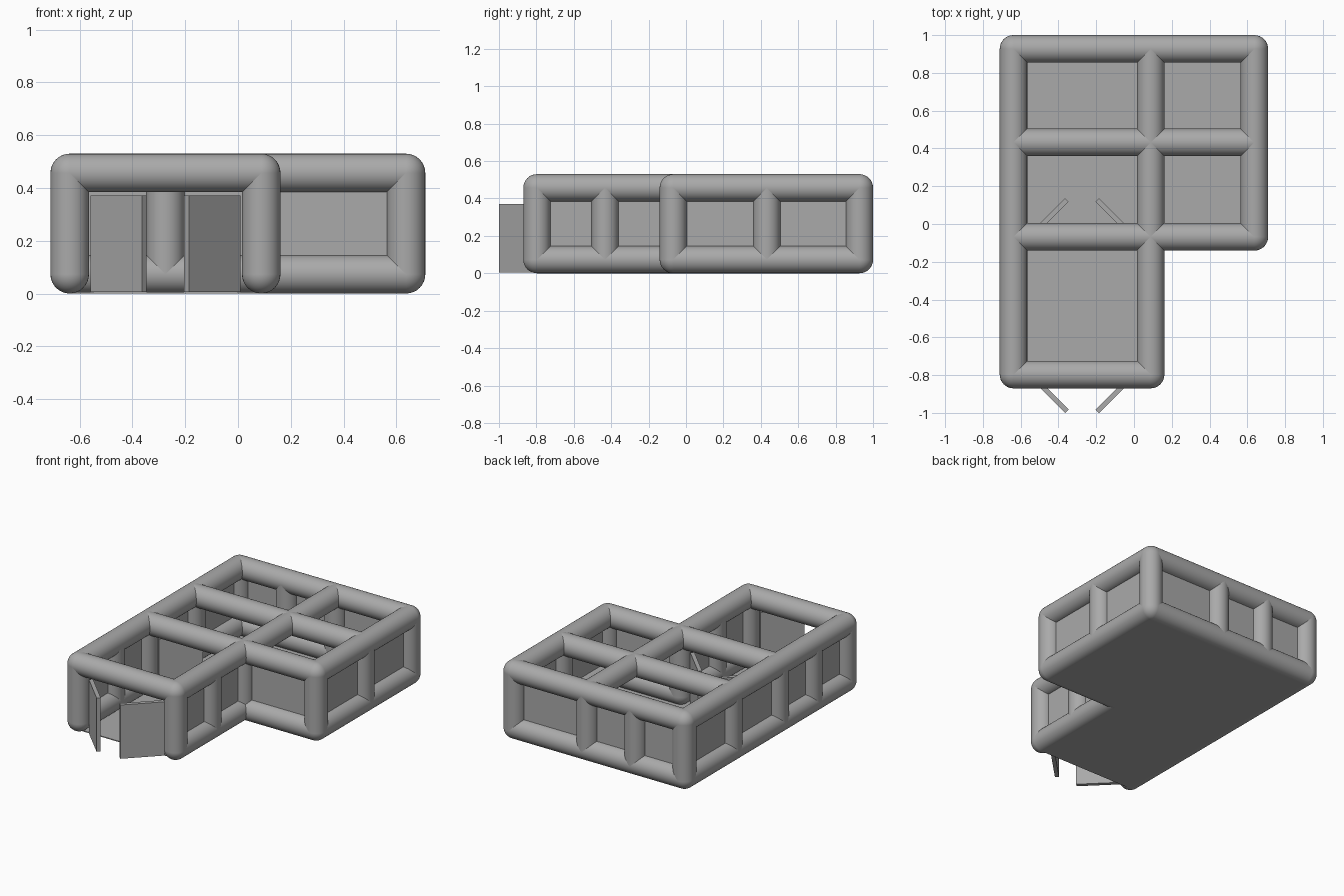
import bpy, math
from mathutils import Vector

cube = bpy.data.objects.get("Cube")
if cube:
    bpy.data.objects.remove(cube, do_unlink=True)

R = 0.073                                   # tube radius
LOW, HIGH = R, 0.457                        # tube axis heights
LEFT, MID, RIGHT = -0.638, 0.088, 0.637     # frame lines across
FRONT, STEP, INNER, BACK = -0.797, -0.068, 0.432, 0.927
DOOR_X = (LEFT + MID) / 2
BAY_Y = (FRONT + STEP) / 2

grey = bpy.data.materials.new("Grey")
grey.use_nodes = True
grey.diffuse_color = (0.4, 0.4, 0.4, 1)
grey.node_tree.nodes["Principled BSDF"].inputs["Base Color"].default_value = (0.4, 0.4, 0.4, 1)


def finish(name, smooth=False):
    ob = bpy.context.object
    ob.name = name
    ob.data.materials.append(grey)
    if smooth:
        bpy.ops.object.shade_smooth_by_angle(angle=math.radians(40))
    return ob


def tube(name, a, b):
    a, b = Vector(a), Vector(b)
    d = b - a
    bpy.ops.mesh.primitive_cylinder_add(
        vertices=32, radius=R, depth=d.length, end_fill_type='NOTHING',
        location=(a + b) / 2, rotation=d.to_track_quat('Z', 'Y').to_euler())
    finish(name, True)


def ball(name, x, y, z):
    bpy.ops.mesh.primitive_uv_sphere_add(segments=32, ring_count=16, radius=R, location=(x, y, z))
    finish(name, True)


def slab(name, size, loc, turn=0):
    bpy.ops.mesh.primitive_cube_add(size=1, location=loc, rotation=(0, 0, turn))
    bpy.context.object.scale = size
    bpy.ops.object.transform_apply(location=False, rotation=False, scale=True)
    finish(name)


# Outline of the L plan, starting and ending at the open front side
corners = [(MID, FRONT), (MID, STEP), (RIGHT, STEP), (RIGHT, BACK), (LEFT, BACK), (LEFT, FRONT)]

# Outer walls: bottom rail, top rail and a thin panel
for (x1, y1), (x2, y2) in zip(corners, corners[1:]):
    tube("bottom_rail", (x1, y1, LOW), (x2, y2, LOW))
    tube("top_rail", (x1, y1, HIGH), (x2, y2, HIGH))
    slab("wall_panel", (abs(x2 - x1) or 0.02, abs(y2 - y1) or 0.02, HIGH - LOW),
         ((x1 + x2) / 2, (y1 + y2) / 2, (LOW + HIGH) / 2))

# Corner joints
for x, y in corners:
    ball("bottom_joint", x, y, LOW)
    ball("top_joint", x, y, HIGH)

# Posts at the corners and along the walls
posts = corners + [(MID, BAY_Y), (LEFT, BAY_Y), (LEFT, STEP), (LEFT, INNER),
                   (RIGHT, INNER), (DOOR_X, BACK), (MID, BACK)]
for x, y in posts:
    tube("post", (x, y, LOW), (x, y, HIGH))

# Open front rail and roof cross rails
tube("front_top_rail", (LEFT, FRONT, HIGH), (MID, FRONT, HIGH))
tube("step_cross_rail", (LEFT, STEP, HIGH), (MID, STEP, HIGH))
tube("inner_cross_rail", (LEFT, INNER, HIGH), (RIGHT, INNER, HIGH))
tube("roof_long_rail", (MID, STEP, HIGH), (MID, BACK, HIGH))

# Flat L-shaped floor
T = 0.006
slab("front_floor", (MID - LEFT, STEP - FRONT, T), (DOOR_X, BAY_Y, T / 2))
slab("main_floor", (RIGHT - LEFT, BACK - STEP, T), ((LEFT + RIGHT) / 2, (STEP + BACK) / 2, T / 2))

# Two pairs of doors standing open at 45 degrees
for pair, y, swing in (("front_door", FRONT, -1), ("inner_door", STEP, 1)):
    for side in (-1, 1):
        slab(pair, (0.276, 0.026, 0.366),
             (DOOR_X + side * 0.178, y + swing * 0.097, 0.188),
             -side * swing * math.pi / 4)
